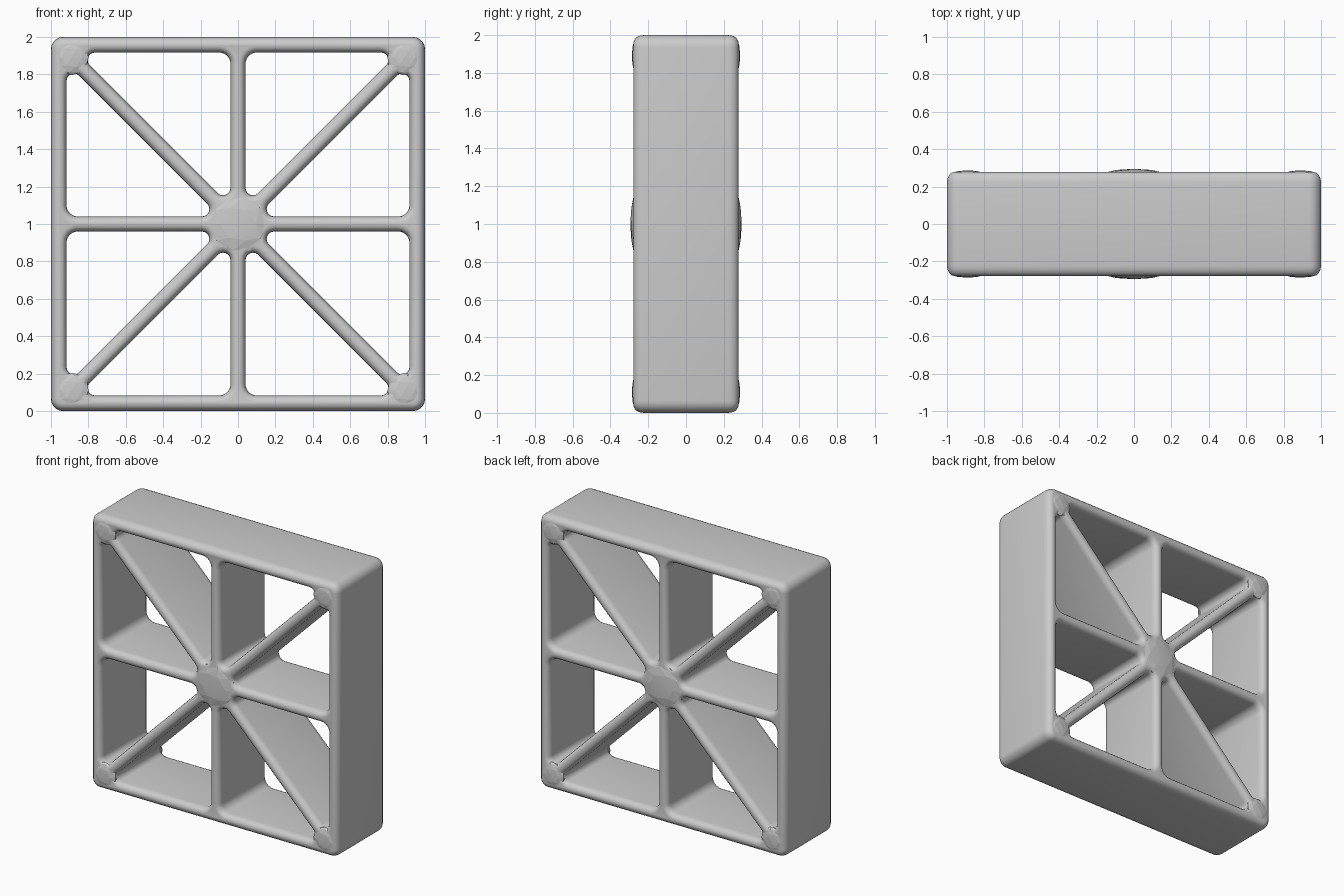
import bpy, bmesh, math
from mathutils import Vector, Matrix
from mathutils.geometry import delaunay_2d_cdt

cube = bpy.data.objects.get("Cube")
if cube:
    bpy.data.objects.remove(cube, do_unlink=True)

DEPTH = 0.278      # half depth of the block
WALL = 0.917       # inner face of the outer wall
BAR = 0.04         # half thickness of the spokes

grey = bpy.data.materials.new("plain grey")
grey.use_nodes = True
grey.diffuse_color = (0.6, 0.6, 0.6, 1)
grey.node_tree.nodes["Principled BSDF"].inputs["Base Color"].default_value = grey.diffuse_color


def finish(bm, name, angle):
    bmesh.ops.recalc_face_normals(bm, faces=bm.faces)
    mesh = bpy.data.meshes.new(name)
    bm.to_mesh(mesh)
    bm.free()
    mesh.materials.append(grey)
    obj = bpy.data.objects.new(name, mesh)
    bpy.context.collection.objects.link(obj)
    bpy.ops.object.select_all(action='DESELECT')
    obj.select_set(True)
    bpy.context.view_layer.objects.active = obj
    bpy.ops.object.shade_smooth_by_angle(angle=math.radians(angle))


def rounded(corners, grow, steps=6):
    """Counter-clockwise convex outline with rounded corners, grown outward."""
    points, n = [], len(corners)
    for i, (p, radius) in enumerate(corners):
        a = (p - corners[i - 1][0]).normalized()
        b = (corners[(i + 1) % n][0] - p).normalized()
        turn = a.angle(b)
        centre = p + (b - a).normalized() * radius / math.cos(turn / 2)
        start = math.atan2(-a.x, a.y)
        for k in range(steps + 1):
            t = start + turn * k / steps
            points.append(centre + Vector((math.cos(t), math.sin(t))) * (radius + grow))
    return points


def tunnel(bm, corners, inset, drop, sign):
    """Wall along an outline with rounded front and back rims; returns both rims."""
    arc = [math.radians(a) for a in (0, 22.5, 45, 67.5, 90)]
    half = [(inset * (1 - math.cos(a)), DEPTH - drop * (1 - math.sin(a))) for a in arc]
    profile = [(d, -y) for d, y in reversed(half)] + half
    rings = [[bm.verts.new((p.x, y, p.y + 1)) for p in rounded(corners, sign * d)]
             for d, y in profile]
    for r, s in zip(rings, rings[1:]):
        for i in range(len(r)):
            bm.faces.new((r[i - 1], r[i], s[i], s[i - 1]))
    return rings[0], rings[-1]


def fill_between(bm, outlines):
    """Cap the area inside the first outline and outside all the others."""
    verts, owner, edges = [], [], []
    for number, ring in enumerate(outlines):
        first = len(verts)
        edges += [(first + i, first + (i + 1) % len(ring)) for i in range(len(ring))]
        verts += ring
        owner += [number] * len(ring)
    flat = [Vector((v.co.x, v.co.z)) for v in verts]
    result = delaunay_2d_cdt(flat, edges, [], 0, 1e-6)
    for face in result[2]:
        corners = [result[3][i][0] for i in face if result[3][i]]
        owners = {owner[c] for c in corners}
        # A triangle lying on a single opening is the opening itself
        if len(corners) == 3 and (len(owners) > 1 or owners == {0}):
            bm.faces.new([verts[c] for c in corners])


# Square block pierced by eight triangular openings
bm = bmesh.new()
square = [(Vector(c), 0.065) for c in ((-1, -1), (1, -1), (1, 1), (-1, 1))]
rims = [tunnel(bm, square, 0.04, 0.055, -1)]
gap = BAR * math.sqrt(2)
triangle = [((WALL, BAR), 0.06), ((WALL, WALL - gap), 0.04), ((BAR + gap, BAR), 0.04)]
for sx in (-1, 1):
    for sz in (-1, 1):
        for swap in (False, True):
            hole = [(Vector((sx * (z if swap else x), sz * (x if swap else z))), r)
                    for (x, z), r in triangle]
            if sx * sz * (-1 if swap else 1) < 0:
                hole.reverse()
            rims.append(tunnel(bm, hole, 0.035, 0.045, 1))

# Front and back faces between the rims
for side in (0, 1):
    fill_between(bm, [rim[side] for rim in rims])
finish(bm, "spoked_frame", 40)


def bosses(name, places, radius, top):
    """Low faceted domes on the front and back faces."""
    bm = bmesh.new()
    for x, z in places:
        for side in (-1, 1):
            place = Matrix.Translation((x, side * (DEPTH - 0.015), z + 1))
            size = Matrix.Diagonal((radius, top - DEPTH + 0.015, radius, 1))
            bmesh.ops.create_icosphere(bm, subdivisions=2, radius=1, matrix=place @ size)
    finish(bm, name, 5)


# Hub swelling and the slightly raised outer corners
bosses("hub_bosses", [(0, 0)], 0.165, 0.295)
bosses("corner_bosses", [(x, z) for x in (-0.89, 0.89) for z in (-0.89, 0.89)], 0.095, 0.287)
